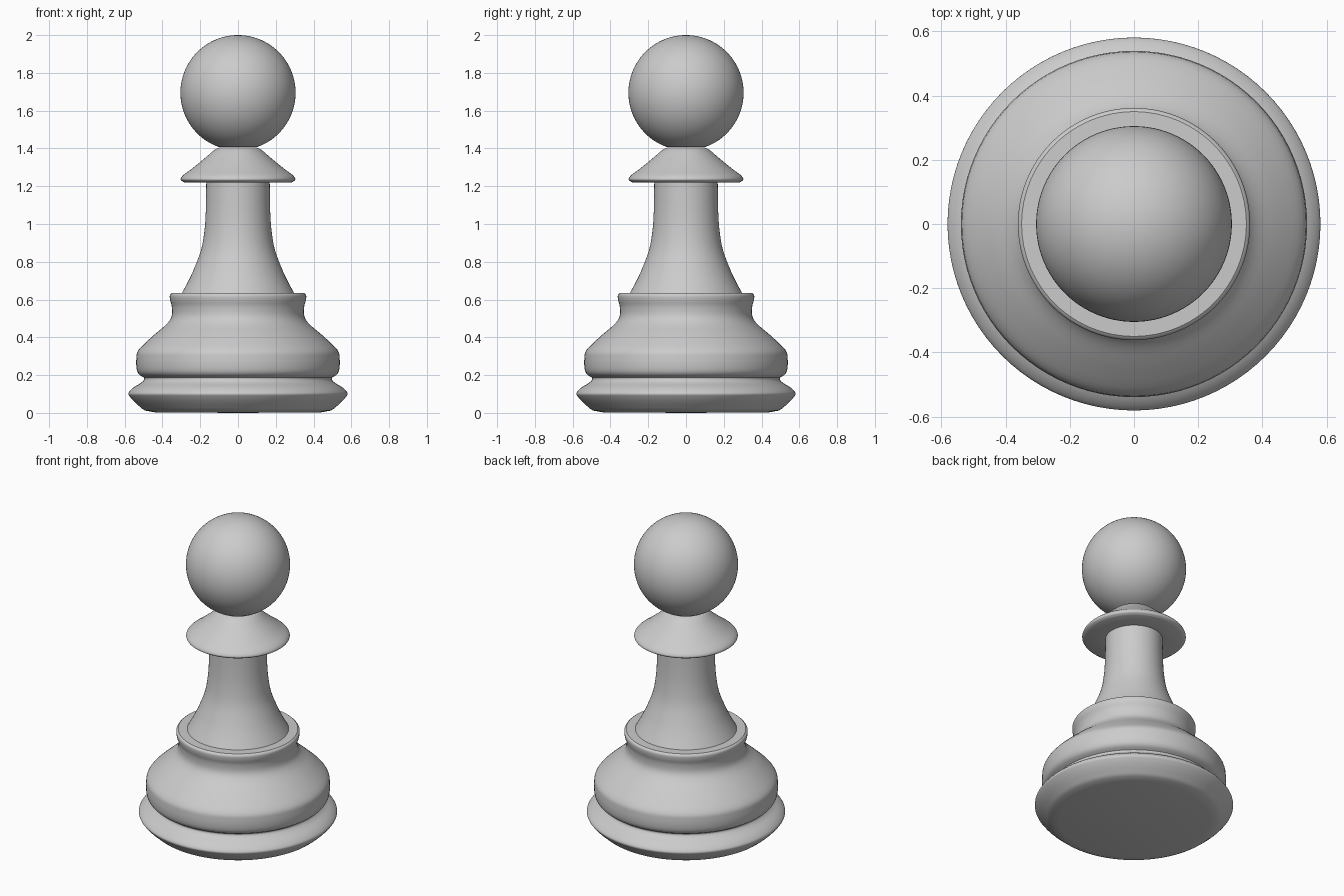
import bpy, bmesh, math
from mathutils import Vector

if "Cube" in bpy.data.objects:
    bpy.data.objects.remove(bpy.data.objects["Cube"])


def smooth_profile(pts, steps=4):
    """Catmull-Rom curve through (radius, z) points."""
    p = [Vector(q) for q in [pts[0], *pts, pts[-1]]]
    out = []
    for a, b, c, d in zip(p, p[1:], p[2:], p[3:]):
        for i in range(steps):
            t = i / steps
            out.append(0.5 * (2 * b + (c - a) * t + (2 * a - 5 * b + 4 * c - d) * t**2
                              + (3 * b - a - 3 * c + d) * t**3))
    return [tuple(q) for q in out] + [tuple(pts[-1])]


def lathe(name, profile, segments=96, angle=35):
    """Revolve a (radius, z) profile, listed bottom to top, about z."""
    bm = bmesh.new()
    verts = [bm.verts.new((r, 0, z)) for r, z in profile]
    edges = [bm.edges.new(e) for e in zip(verts, verts[1:])]
    bmesh.ops.spin(bm, geom=verts + edges, cent=(0, 0, 0), axis=(0, 0, 1),
                   angle=math.tau, steps=segments, use_duplicate=False)
    bmesh.ops.remove_doubles(bm, verts=bm.verts, dist=1e-5)
    bmesh.ops.recalc_face_normals(bm, faces=bm.faces)
    mesh = bpy.data.meshes.new(name)
    bm.to_mesh(mesh)
    bm.free()
    obj = bpy.data.objects.new(name, mesh)
    bpy.context.collection.objects.link(obj)
    bpy.ops.object.select_all(action='DESELECT')
    obj.select_set(True)
    bpy.context.view_layer.objects.active = obj
    bpy.ops.object.shade_smooth_by_angle(angle=math.radians(angle))
    return obj


# Foot with its slightly domed underside
rim = smooth_profile([(0.505, 0.02), (0.545, 0.055), (0.572, 0.085), (0.58, 0.105),
                      (0.555, 0.133), (0.515, 0.158), (0.498, 0.175), (0.498, 0.187)])
lathe("foot", [(0, 0), (0.44, 0.003), (0.49, 0.012)] + rim)

# Rounded body and the ledge above it
body = smooth_profile([(0.498, 0.187), (0.525, 0.205), (0.537, 0.235), (0.538, 0.29),
                       (0.525, 0.335), (0.45, 0.408), (0.38, 0.468), (0.352, 0.51),
                       (0.35, 0.56), (0.359, 0.595), (0.361, 0.622), (0.35, 0.634)])
lathe("body", body + [(0.297, 0.635)])

# Flared stem
stem = smooth_profile([(0.297, 0.635), (0.262, 0.70), (0.232, 0.765), (0.195, 0.865),
                       (0.177, 0.97), (0.17, 1.08), (0.168, 1.22)])
lathe("stem", stem)

# Collar under the head
collar = smooth_profile([(0.285, 1.221), (0.301, 1.231), (0.302, 1.243), (0.287, 1.261),
                         (0.24, 1.296), (0.175, 1.349), (0.125, 1.392), (0.10, 1.404)])
lathe("collar", [(0.168, 1.22)] + collar)

# Ball head, open where it meets the collar
radius, start = 0.305, -math.pi / 2 + 0.33
ball = [(radius * math.cos(a), 1.695 + radius * math.sin(a))
        for a in (start + (math.pi / 2 - start) * i / 40 for i in range(41))]
lathe("head", ball)
